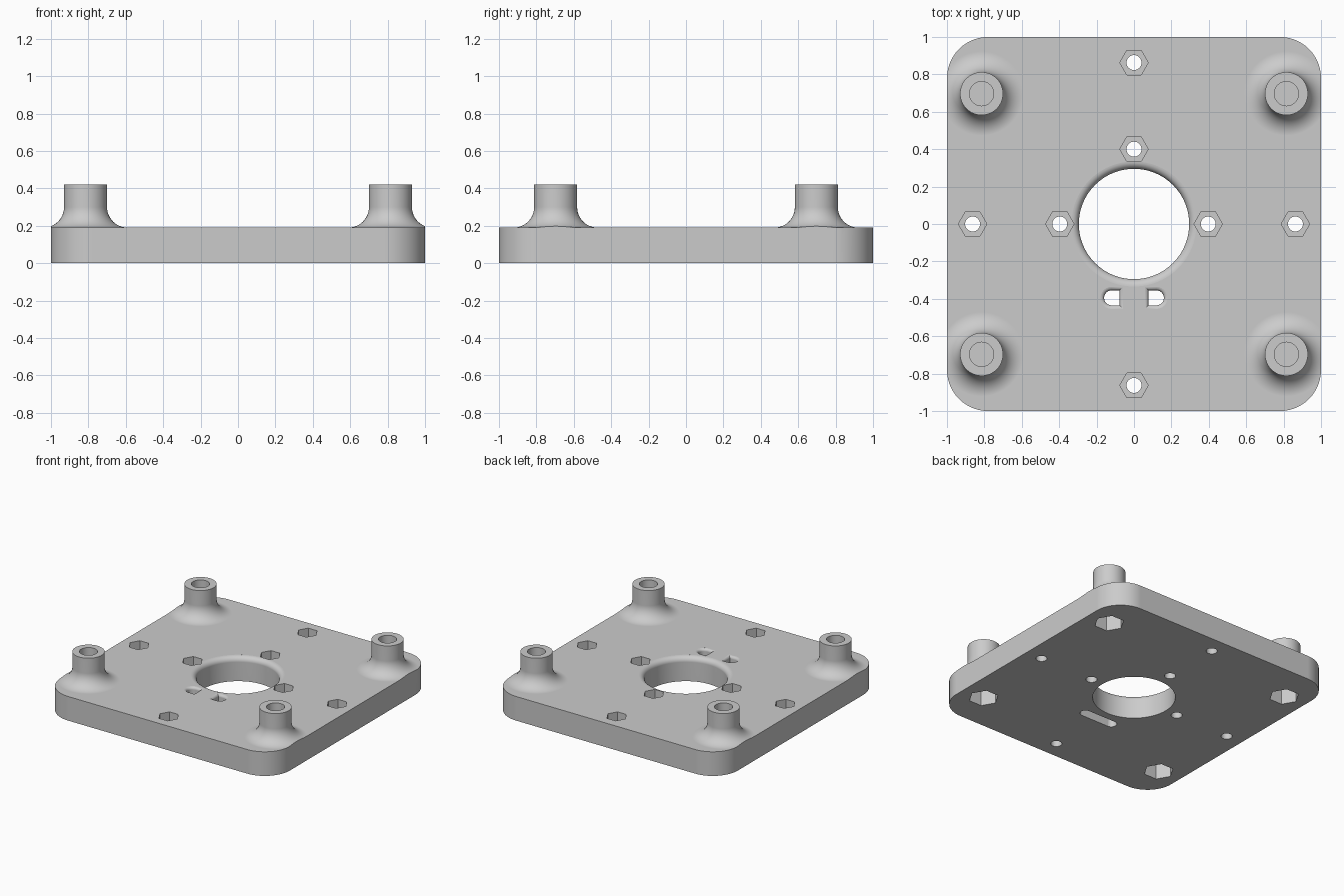
import bpy, bmesh
from math import sin, cos, pi, radians

cube = bpy.data.objects.get("Cube")
if cube:
    bpy.data.objects.remove(cube, do_unlink=True)

# Main dimensions
PLATE_TOP = 0.19
POST_TOP = 0.42
CORNER = 0.22

grey = bpy.data.materials.new("light_grey")
grey.use_nodes = True
tone = (0.6, 0.6, 0.6, 1)
grey.diffuse_color = tone
grey.node_tree.nodes["Principled BSDF"].inputs["Base Color"].default_value = tone


def loft(name, sections):
    """Closed solid through (outline, z) sections, bottom to top."""
    bm = bmesh.new()
    rings = [[bm.verts.new((x, y, z)) for x, y in outline] for outline, z in sections]
    bm.faces.new(rings[0][::-1])
    bm.faces.new(rings[-1])
    for low, high in zip(rings, rings[1:]):
        for i in range(len(low)):
            j = (i + 1) % len(low)
            bm.faces.new((low[i], low[j], high[j], high[i]))
    bmesh.ops.recalc_face_normals(bm, faces=bm.faces)
    mesh = bpy.data.meshes.new(name)
    bm.to_mesh(mesh)
    bm.free()
    mesh.materials.append(grey)
    obj = bpy.data.objects.new(name, mesh)
    bpy.context.collection.objects.link(obj)
    return obj


def arc(cx, cy, r, start, end, n):
    return [(cx + r * cos(radians(start + (end - start) * i / n)),
             cy + r * sin(radians(start + (end - start) * i / n))) for i in range(n + 1)]


def ngon(cx, cy, r, n):
    return [(cx + r * cos(2 * pi * i / n), cy + r * sin(2 * pi * i / n)) for i in range(n)]


def prism(name, outline, low, high):
    return loft(name, [(outline, low), (outline, high)])


def lathe(name, cx, cy, profile, n=64):
    return loft(name, [(ngon(cx, cy, r, n), z) for r, z in profile])


def combine(body, tool, operation):
    """Apply a boolean to the body and discard the tool."""
    mod = body.modifiers.new("cut", 'BOOLEAN')
    mod.operation = operation
    mod.solver = 'EXACT'
    mod.object = tool
    bpy.ops.object.select_all(action='DESELECT')
    body.select_set(True)
    bpy.context.view_layer.objects.active = body
    bpy.ops.object.modifier_apply(modifier=mod.name)
    bpy.data.objects.remove(tool, do_unlink=True)


# Oversized slab, trimmed after the posts are added
body = prism("mounting_plate", [(-1.2, -1.2), (1.2, -1.2), (1.2, 1.2), (-1.2, 1.2)], 0, PLATE_TOP)

# Corner posts with flared feet
post_spots = [(sx * 0.815, sy * 0.697) for sx in (-1, 1) for sy in (-1, 1)]
flare = arc(0.225, PLATE_TOP + 0.11, 0.11, 270, 180, 12)
post_profile = [(0.225, 0.1)] + flare + [(0.115, POST_TOP)]
for x, y in post_spots:
    combine(body, lathe("post", x, y, post_profile), 'UNION')

# Rounded plate outline
inner = 1 - CORNER
outline = []
for k, (sx, sy) in enumerate([(1, 1), (-1, 1), (-1, -1), (1, -1)]):
    outline += arc(sx * inner, sy * inner, CORNER, 90 * k, 90 * k + 90, 14)
combine(body, prism("outline", outline, -0.1, 1), 'INTERSECT')

# Blind screw bores and hexagonal nut pockets below the posts
for x, y in post_spots:
    combine(body, prism("bore", ngon(x, y, 0.065, 40), 0.21, 0.5), 'DIFFERENCE')
    combine(body, prism("nut_pocket", ngon(x, y, 0.108, 6), -0.1, 0.2), 'DIFFERENCE')

# Central opening with a rounded upper rim
rim = arc(0.335, PLATE_TOP - 0.04, 0.04, 180, 91, 8)
opening = [(0.295, -0.1)] + rim + [(0.335, 0.3)]
combine(body, lathe("opening", 0, 0, opening, 96), 'DIFFERENCE')

# Through holes with hexagonal recesses in the top
hole_spots = [(0, 0.4), (0.397, 0), (-0.397, 0), (0, 0.863), (0, -0.863), (0.863, 0), (-0.863, 0)]
for x, y in hole_spots:
    combine(body, prism("screw_hole", ngon(x, y, 0.04, 32), -0.1, 0.3), 'DIFFERENCE')
    combine(body, prism("hex_recess", ngon(x, y, 0.076, 6), 0.09, 0.3), 'DIFFERENCE')

# Cable tie slot: a channel below and two flared openings beside a bridge
SLOT_Y = -0.395
channel = arc(0.12, SLOT_Y, 0.04, -90, 90, 12) + arc(-0.12, SLOT_Y, 0.04, 90, 270, 12)
combine(body, prism("channel", channel, -0.1, 0.1), 'DIFFERENCE')


def tie_outline(side, grow):
    shape = arc(0.12, SLOT_Y, 0.04 + grow, -90, 90, 12)
    edge = 0.077 - grow
    shape += [(edge, SLOT_Y + 0.04 + grow), (edge, SLOT_Y - 0.04 - grow)]
    return [(side * x, y) for x, y in shape]


for side in (-1, 1):
    lip = arc(0.02, PLATE_TOP - 0.02, 0.02, 180, 92, 5)
    sections = [(tie_outline(side, 0), 0.05)]
    sections += [(tie_outline(side, grow), z) for grow, z in lip]
    sections.append((tie_outline(side, 0.02), 0.3))
    combine(body, loft("tie_opening", sections), 'DIFFERENCE')

# Smooth rounded surfaces, keep machined edges crisp
bpy.ops.object.select_all(action='DESELECT')
body.select_set(True)
bpy.context.view_layer.objects.active = body
bpy.ops.object.shade_smooth_by_angle(angle=radians(30))
normals = body.modifiers.new("flat_faces", 'WEIGHTED_NORMAL')
normals.mode = 'FACE_AREA'
normals.keep_sharp = True
